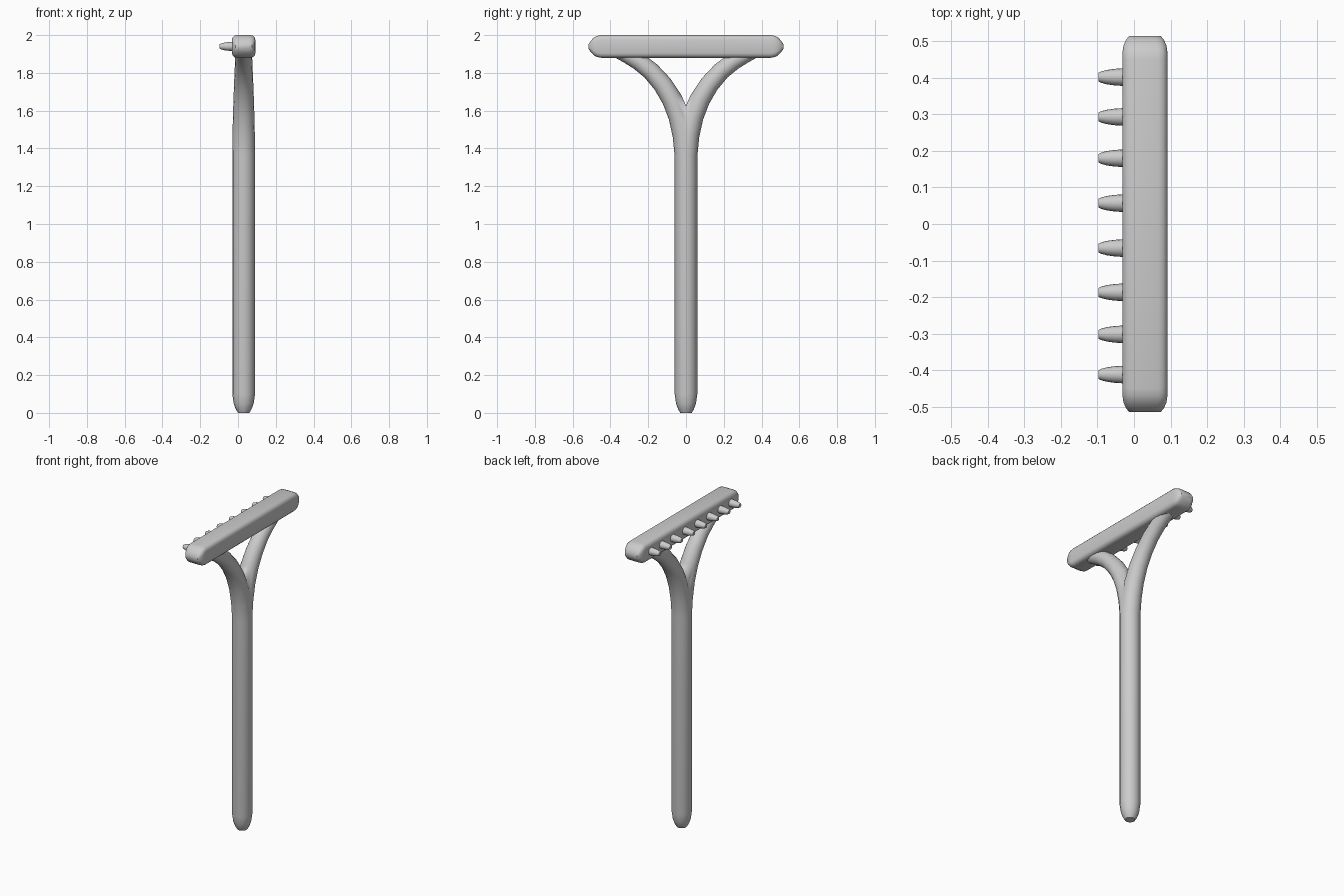
import bpy, bmesh
from math import cos, sin, pi, radians
from mathutils import Vector

if "Cube" in bpy.data.objects:
    bpy.data.objects.remove(bpy.data.objects["Cube"])

CX, HEAD_Z = 0.03, 1.94


def loft(bm, rings):
    """Skin a list of point rings into a closed tube."""
    loops = [[bm.verts.new(p) for p in ring] for ring in rings]
    for a, b in zip(loops, loops[1:]):
        for i in range(len(a)):
            j = (i + 1) % len(a)
            bm.faces.new((a[i], a[j], b[j], b[i]))
    bm.faces.new(loops[0][::-1])
    bm.faces.new(loops[-1])


def ellipse(c, u, v, ru, rv, n=16):
    c, u, v = Vector(c), Vector(u), Vector(v)
    return [c + u * ru * cos(2 * pi * i / n) + v * rv * sin(2 * pi * i / n) for i in range(n)]


def rounded_rect(c, u, v, hu, hv, k=3):
    """Rectangle outline with rounded corners."""
    c, u, v = Vector(c), Vector(u), Vector(v)
    ru, rv = min(0.025, hu * 0.6), min(0.025, hv * 0.6)
    pts = []
    for q, (su, sv) in enumerate([(1, 1), (-1, 1), (-1, -1), (1, -1)]):
        for i in range(k + 1):
            a = (q + i / k) * pi / 2
            pts.append(c + u * (su * (hu - ru) + ru * cos(a)) + v * (sv * (hv - rv) + rv * sin(a)))
    return pts


def finish(bm, name, angle=40):
    bmesh.ops.recalc_face_normals(bm, faces=bm.faces)
    me = bpy.data.meshes.new(name)
    bm.to_mesh(me)
    bm.free()
    ob = bpy.data.objects.new(name, me)
    bpy.context.collection.objects.link(ob)
    bpy.ops.object.select_all(action='DESELECT')
    ob.select_set(True)
    bpy.context.view_layer.objects.active = ob
    bpy.ops.object.shade_smooth_by_angle(angle=radians(angle))
    return ob


# Handle and fork: one arm swept up from the foot, cut at the middle, mirrored
path = [  # y, z, radius
    (0, 0, .03), (0, .02, .042), (0, .05, .053), (0, .1, .06), (0, 1.36, .06),
    (.012, 1.47, .059), (.036, 1.57, .057), (.074, 1.66, .054), (.124, 1.74, .051),
    (.186, 1.81, .048), (.25, 1.86, .046), (.31, 1.895, .044), (.35, 1.915, .042)]
rings = []
for i, (y, z, r) in enumerate(path):
    a, b = path[max(i - 1, 0)], path[min(i + 1, len(path) - 1)]
    t = Vector((0, b[0] - a[0], b[1] - a[1])).normalized()
    if i < 5:
        t = Vector((0, 0, 1))
    rings.append(ellipse((CX, y, z), (1, 0, 0), (0, t.z, -t.y), r, r))
bm = bmesh.new()
loft(bm, rings)
bmesh.ops.recalc_face_normals(bm, faces=bm.faces)
bmesh.ops.bisect_plane(bm, geom=bm.verts[:] + bm.edges[:] + bm.faces[:], dist=1e-5,
                       plane_co=(0, 0, 0), plane_no=(0, 1, 0), clear_inner=True)
fork = finish(bm, "forked_handle")
mirror = fork.modifiers.new("Mirror", 'MIRROR')
mirror.use_axis = (False, True, False)
mirror.merge_threshold = 0.0005

# Head bar with tapered, rounded ends
ends = [(.515, .043, .014), (.504, .052, .03), (.488, .059, .047), (.47, .0615, .056), (.45, .062, .06)]
stations = [(-y, hx, hz) for y, hx, hz in ends] + ends[::-1]
bm = bmesh.new()
loft(bm, [rounded_rect((CX, y, HEAD_Z), (1, 0, 0), (0, 0, 1), hx, hz) for y, hx, hz in stations])
finish(bm, "head_bar")

# Row of short tapered teeth
tooth = [(-.01, .024), (-.033, .024), (-.055, .0225), (-.075, .0195), (-.09, .0155), (-.097, .012)]
bm = bmesh.new()
for y in (.402, .293, .18, .057, -.066, -.187, -.302, -.412):
    loft(bm, [ellipse((x, y, HEAD_Z), (0, 1, 0), (0, 0, 1), r, r) for x, r in tooth])
finish(bm, "teeth")
